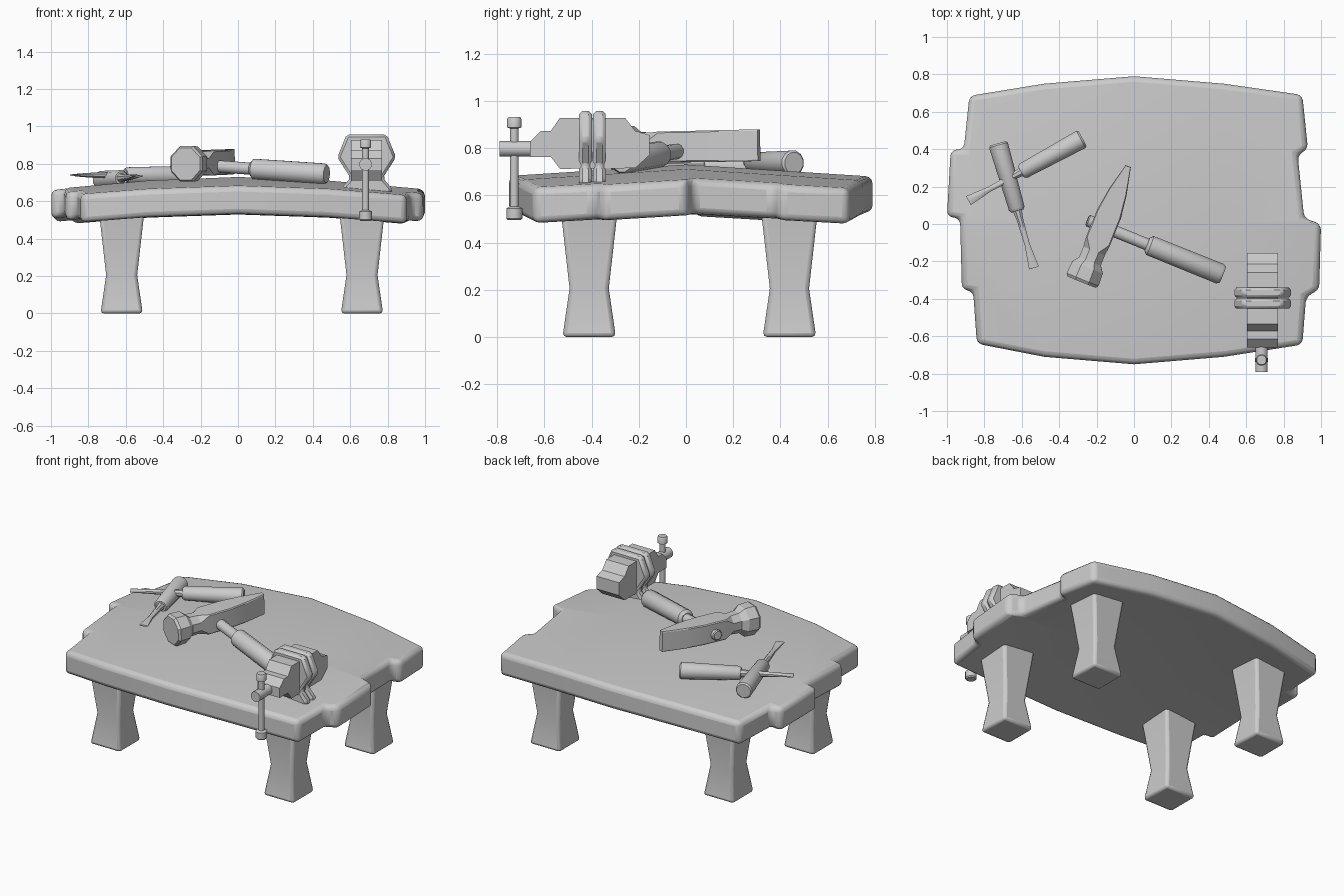
import bpy, bmesh, math
from mathutils import Vector, Matrix

if "Cube" in bpy.data.objects:
    bpy.data.objects.remove(bpy.data.objects["Cube"])


def finish(name, bm, bevel=0.0, segs=2, limit=30):
    bmesh.ops.recalc_face_normals(bm, faces=bm.faces)
    me = bpy.data.meshes.new(name)
    bm.to_mesh(me)
    bm.free()
    ob = bpy.data.objects.new(name, me)
    bpy.context.collection.objects.link(ob)
    bpy.ops.object.select_all(action='DESELECT')
    ob.select_set(True)
    bpy.context.view_layer.objects.active = ob
    if bevel:
        m = ob.modifiers.new("bevel", 'BEVEL')
        m.width, m.segments = bevel, segs
        m.limit_method, m.angle_limit = 'ANGLE', math.radians(30)
        m.use_clamp_overlap = False
    bpy.ops.object.shade_smooth_by_angle(angle=math.radians(limit))
    return ob


def frame(p, q):
    """Matrix at p with local z pointing to q and local x kept horizontal."""
    d = (Vector(q) - Vector(p)).normalized()
    x = Vector((1, 0, 0)) if abs(d.z) > 0.99 else d.cross(Vector((0, 0, 1))).normalized()
    y = d.cross(x)
    return Matrix.Translation(p) @ Matrix((x, y, d)).transposed().to_4x4()


def loft(name, p, q, stations, n=12, bevel=0.0, limit=40):
    """Rings (distance, half width, half height, squareness) along p to q."""
    bm = bmesh.new()
    mat, k = frame(p, q), 1 / math.cos(math.pi / n)
    rings = []
    for t, a, b, *sq in stations:
        e = k * (sq[0] if sq else 1)
        ring = []
        for i in range(n):
            w = 2 * math.pi * (i + 0.5) / n
            x, y = math.cos(w) * e, math.sin(w) * e
            if sq or n == 4:
                x, y = max(-1, min(1, x)), max(-1, min(1, y))
            ring.append(bm.verts.new(mat @ Vector((x * a, y * b, t))))
        rings.append(ring)
    for r, s in zip(rings, rings[1:]):
        for i in range(n):
            j = (i + 1) % n
            bm.faces.new((r[i], r[j], s[j], s[i]))
    bm.faces.new(rings[0])
    bm.faces.new(rings[-1])
    return finish(name, bm, bevel, 2, limit)


def prism(name, pts, vec, bevel=0.0):
    bm = bmesh.new()
    f = bm.faces.new([bm.verts.new(p) for p in pts])
    r = bmesh.ops.extrude_face_region(bm, geom=[f])
    bmesh.ops.translate(bm, vec=vec, verts=[v for v in r['geom'] if isinstance(v, bmesh.types.BMVert)])
    if not name:
        return bm
    return finish(name, bm, bevel, 1)


# Arched table top with uneven plank ends
outline = [(0, .79), (.48, .75), (.90, .69), (.93, .40), (.875, .37), (.91, .03), (1, 0), (.99, -.35),
           (.92, -.39), (.90, -.645), (.48, -.71), (0, -.75), (-.48, -.71), (-.84, -.64), (-.86, -.36),
           (-.92, -.35), (-.93, .03), (-1, .04), (-.98, .395), (-.91, .40), (-.88, .685), (-.48, .75)]
bm = prism("", [(x, y, .73) for x, y in outline], (0, 0, -.152))
for co, no in [((0, 0, 0), (1, 0, 0)), ((.48, 0, 0), (1, 0, 0)), ((-.48, 0, 0), (1, 0, 0)), ((0, 0, 0), (0, 1, 0))]:
    bmesh.ops.bisect_plane(bm, geom=bm.verts[:] + bm.edges[:] + bm.faces[:], plane_co=co, plane_no=no, dist=1e-4)
for v in bm.verts:
    ax = abs(v.co.x)
    v.co.z -= .04 * min(ax, .48) + .09 * max(0, ax - .48) + .064 * abs(v.co.y)
finish("table_top", bm, .03, 3)

# Waisted legs
for x, sx in ((-.622, "left"), (.663, "right")):
    for y, sy in ((-.41, "front"), (.438, "back")):
        loft(f"{sy}_{sx}_leg", (x, y, 0), (x, y, 1),
             [(0, .113, .113), (.205, .083, .083), (.55, .122, .122)], 4, .018)

# Vise body, jaws with flared feet
cx = .688
body = [(-.66, .763), (-.66, .828), (-.614, .873), (-.572, .873), (-.534, .928), (-.258, .928), (-.215, .873),
        (-.155, .855), (-.155, .77), (-.215, .715), (-.534, .712), (-.572, .763)]
prism("vise_body", [(cx - .083, y, z) for y, z in body], (.166, 0, 0))
half = [(.14, .64), (.13, .675), (.086, .725), (.157, .835), (.107, .958)]
jaw = half + [(-x, z) for x, z in reversed(half)]
for name, y in (("vise_front_jaw", -.453), ("vise_back_jaw", -.394)):
    prism(name, [(cx + x, y, z) for x, z in jaw], (0, .054, 0), .014)

# Vise screw and sliding handle
loft("vise_screw", (.682, -.79, .797), (.682, -.6, .797), [(0, .033, .033), (.19, .033, .033)])
loft("vise_handle", (.682, -.727, .495), (.682, -.727, 1),
     [(0, .027, .027), (.007, .034, .034), (.05, .034, .034), (.058, .018, .018),
      (.388, .018, .018), (.392, .03, .03), (.428, .03, .03), (.436, .025, .025)])

# Hammer head: octagonal face, neck, squared cheeks, tapering wedge
loft("hammer_head", (-.28, -.31, .80), (-.031, .309, .812),
     [(0, .082, .085, 1), (.015, .092, .095, 1), (.085, .088, .092, 1), (.12, .062, .066, 1),
      (.18, .062, .062, 1), (.235, .068, .066, 2.2), (.39, .068, .066, 2.2),
      (.52, .05, .067, 2.2), (.667, .015, .067, 2.2)], 8, 0, 25)

# Hammer shaft and grip
a, b = (-.25, .02, .797), (.475, -.272, .745)
loft("hammer_shaft", a, b, [(0, .026, .026), (.006, .032, .032), (.40, .032, .032)])
loft("hammer_grip", a, b, [(.345, .036, .036), (.362, .054, .054), (.765, .056, .056), (.782, .046, .046)])

# Two crossed screwdrivers
for name, p, q in (("upper_screwdriver", (-.275, .457, .737), (-.885, .125, .74)),
                   ("lower_screwdriver", (-.727, .43, .71), (-.535, -.235, .735))):
    n = (Vector(q) - Vector(p)).length
    loft(name + "_handle", p, q, [(0, .044, .044), (.01, .052, .052), (.36, .043, .043), (.375, .034, .034)])
    loft(name + "_blade", p, q, [(.36, .026, .026), (.42, .018, .018), (n - .13, .014, .014),
                                 (n - .05, .022, .009), (n, .027, .004)], 8)
